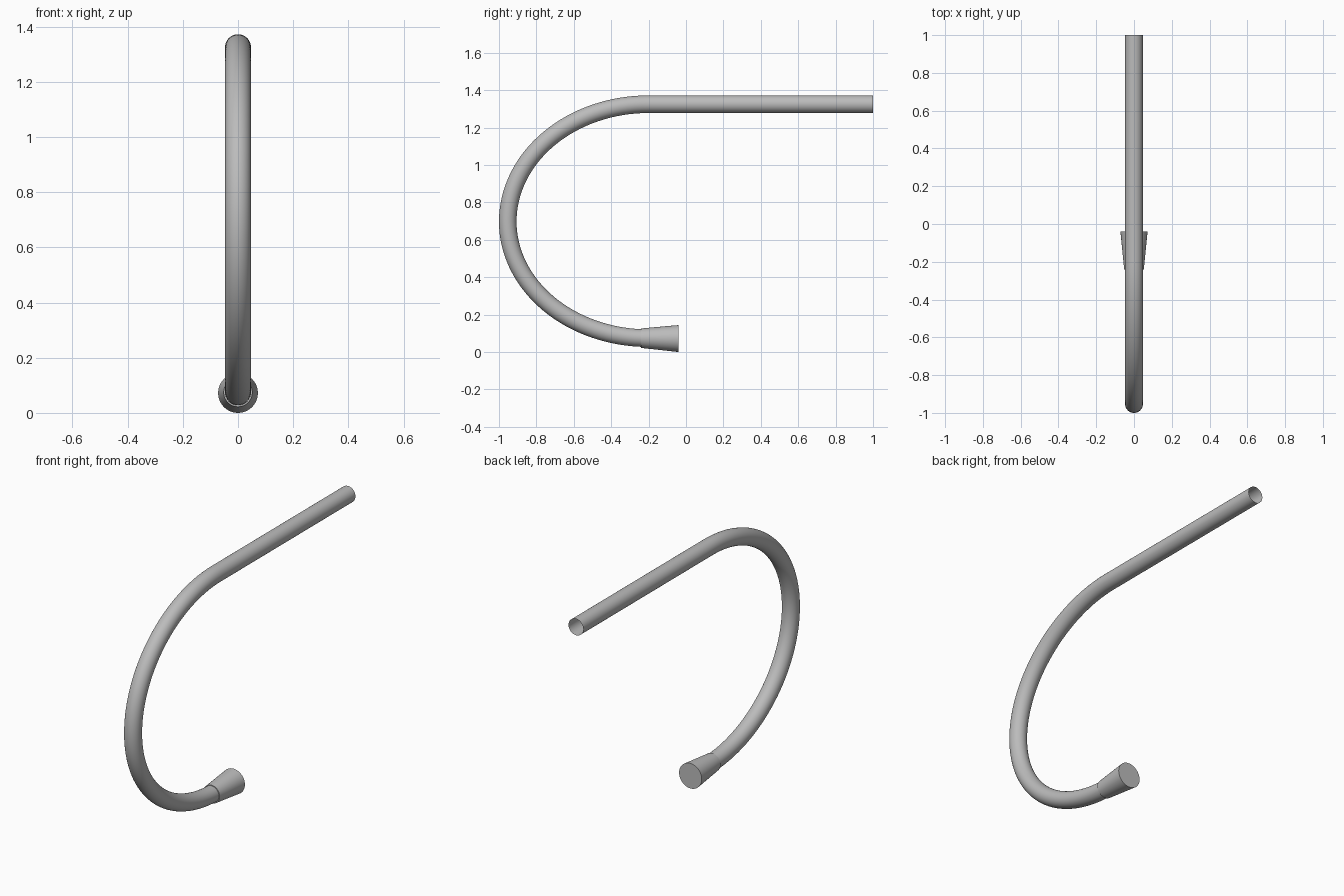
import bpy
import bmesh
from math import pi, sin, cos
from mathutils import Vector

cube = bpy.data.objects.get("Cube")
if cube:
    bpy.data.objects.remove(cube, do_unlink=True)

grey = bpy.data.materials.new("grey_metal")
grey.use_nodes = True
colour = (0.5, 0.5, 0.5, 1)
grey.diffuse_color = colour
grey.node_tree.nodes["Principled BSDF"].inputs["Base Color"].default_value = colour

SIDES = 48


def sweep(name, rings, cap=False):
    """Skin circular rings (centre, tangent, radius) lying along a path in the YZ plane."""
    bm = bmesh.new()
    side = Vector((1, 0, 0))
    loops = []
    for centre, tangent, radius in rings:
        up = tangent.normalized().cross(side)
        loops.append([bm.verts.new(centre + radius * (side * cos(a) + up * sin(a)))
                      for a in (2 * pi * i / SIDES for i in range(SIDES))])
    for a, b in zip(loops, loops[1:]):
        for i in range(SIDES):
            j = (i + 1) % SIDES
            bm.faces.new((a[i], b[i], b[j], a[j]))
    if cap:
        bm.faces.new(loops[0])
        bm.faces.new(loops[-1])
        bmesh.ops.recalc_face_normals(bm, faces=bm.faces)
    else:
        # Open pipe: make sure the faces look away from the path
        bm.faces.ensure_lookup_table()
        face = bm.faces[0]
        face.normal_update()
        if face.normal.dot(face.calc_center_median() - rings[0][0]) < 0:
            bmesh.ops.reverse_faces(bm, faces=bm.faces)
    mesh = bpy.data.meshes.new(name)
    bm.to_mesh(mesh)
    bm.free()
    obj = bpy.data.objects.new(name, mesh)
    bpy.context.collection.objects.link(obj)
    mesh.materials.append(grey)
    bpy.ops.object.select_all(action="DESELECT")
    obj.select_set(True)
    bpy.context.view_layer.objects.active = obj
    bpy.ops.object.shade_smooth_by_angle(angle=pi / 6)


# Bent pipe: straight run, then a half-ellipse hook, open at the back end
top, middle, bottom = 1.325, 0.697, 0.074
bend_y, reach, pipe_radius = -0.2, 0.753, 0.047
back = Vector((0, -1, 0))
rings = [(Vector((0, 1, top)), back, pipe_radius)]
STEPS = 64
for k in range(STEPS + 1):
    a = pi * k / STEPS
    height = top - middle if a < pi / 2 else middle - bottom
    centre = Vector((0, bend_y - reach * sin(a), middle + height * cos(a)))
    rings.append((centre, Vector((0, -reach * cos(a), -height * sin(a))), pipe_radius))
sweep("bent_pipe", rings)

# Flared end piece
forward = Vector((0, 1, 0))
sweep("flared_tip", [(Vector((0, -0.24, bottom)), forward, 0.052),
                     (Vector((0, -0.04, bottom - 0.002)), forward, 0.072)], cap=True)
